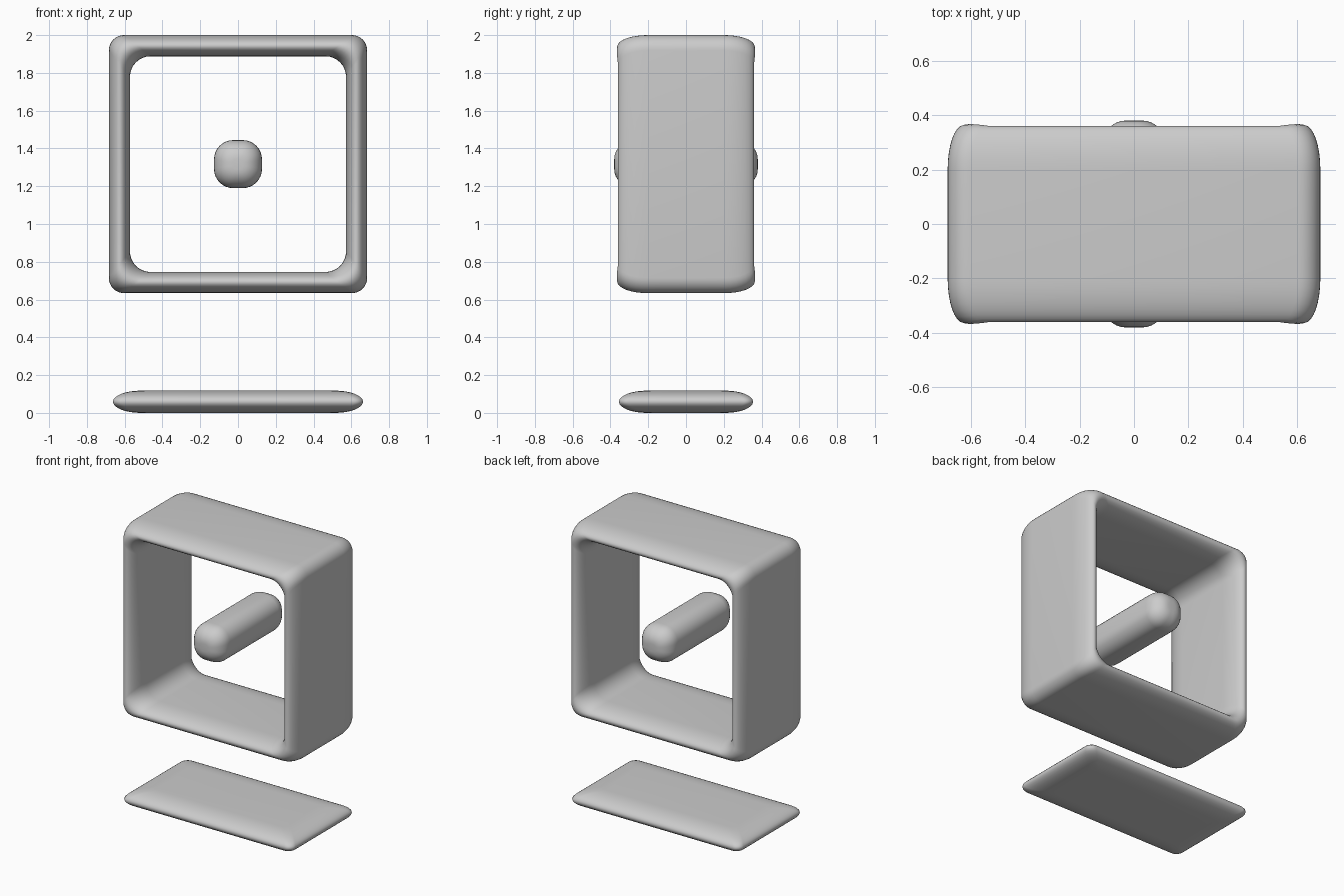
import bpy, bmesh
from math import sin, cos, pi

cube = bpy.data.objects.get("Cube")
if cube:
    bpy.data.objects.remove(cube, do_unlink=True)

grey = bpy.data.materials.new("light_grey")
grey.use_nodes = True
grey.diffuse_color = (0.6, 0.6, 0.6, 1)
grey.node_tree.nodes["Principled BSDF"].inputs["Base Color"].default_value = (0.6, 0.6, 0.6, 1)

CENTRE = 1.317  # height of the frame and bar centre


def rounded_rect(hx, hy, r, steps=8):
    """Outline of a rectangle with rounded corners; also gives how near each point is to a corner."""
    points = []
    for q, (sx, sy) in enumerate([(1, 1), (-1, 1), (-1, -1), (1, -1)]):
        for i in range(steps + 1):
            a = (q + i / steps) * pi / 2
            points.append((sx * (hx - r) + r * cos(a), sy * (hy - r) + r * sin(a),
                           sin(pi * i / steps)))
    return points


def loft(name, rings, closed=False):
    """Skin a list of equal rings, joined end to end or capped."""
    bm = bmesh.new()
    rows = [[bm.verts.new(p) for p in ring] for ring in rings]
    pairs = list(zip(rows, rows[1:]))
    if closed:
        pairs.append((rows[-1], rows[0]))
    else:
        bm.faces.new(rows[0])
        bm.faces.new(rows[-1])
    for a, b in pairs:
        for i in range(len(a)):
            j = (i + 1) % len(a)
            bm.faces.new((a[i], a[j], b[j], b[i]))
    bmesh.ops.recalc_face_normals(bm, faces=bm.faces[:])
    mesh = bpy.data.meshes.new(name)
    bm.to_mesh(mesh)
    bm.free()
    mesh.materials.append(grey)
    obj = bpy.data.objects.new(name, mesh)
    bpy.context.collection.objects.link(obj)
    for o in bpy.context.selected_objects:
        o.select_set(False)
    obj.select_set(True)
    bpy.context.view_layer.objects.active = obj
    bpy.ops.object.shade_smooth_by_angle(angle=pi / 4)
    return obj


# Square frame: a flat wall section with elliptical rims, swept round the square
rings = []
for side in (1, -1):
    for i in range(17):
        a = pi * i / 16
        d = side * 0.056 * cos(a)
        y = side * (0.2 + 0.16 * sin(a))
        outline = rounded_rect(0.628 + d, 0.627 + d, 0.095 - 0.25 * d)
        rings.append([(x, y * (1 + 0.018 * c), CENTRE + z) for x, z, c in outline])
loft("square_frame", rings, closed=True)

# Base plate: rounded rim tapering towards the flat top and bottom
rings = []
for i in range(17):
    a = pi * (i / 16 - 0.5)
    inset = 0.15 * (1 - cos(a))
    outline = rounded_rect(0.662 - inset, 0.355 - inset, 0.05)
    rings.append([(x, y, 0.059 + 0.059 * sin(a)) for x, y, c in outline])
loft("base_plate", rings)

# Centre bar: soft square section with domed ends
rings = []
for side in (-1, 1):
    for i in range(9):
        a = pi / 2 * (i / 8 if side > 0 else 1 - i / 8)
        h = 0.127 - 0.1 * (1 - cos(a))
        outline = rounded_rect(h, h, h * 0.8)
        rings.append([(x, side * (0.27 + 0.11 * sin(a)), CENTRE + z) for x, z, c in outline])
loft("centre_bar", rings)
